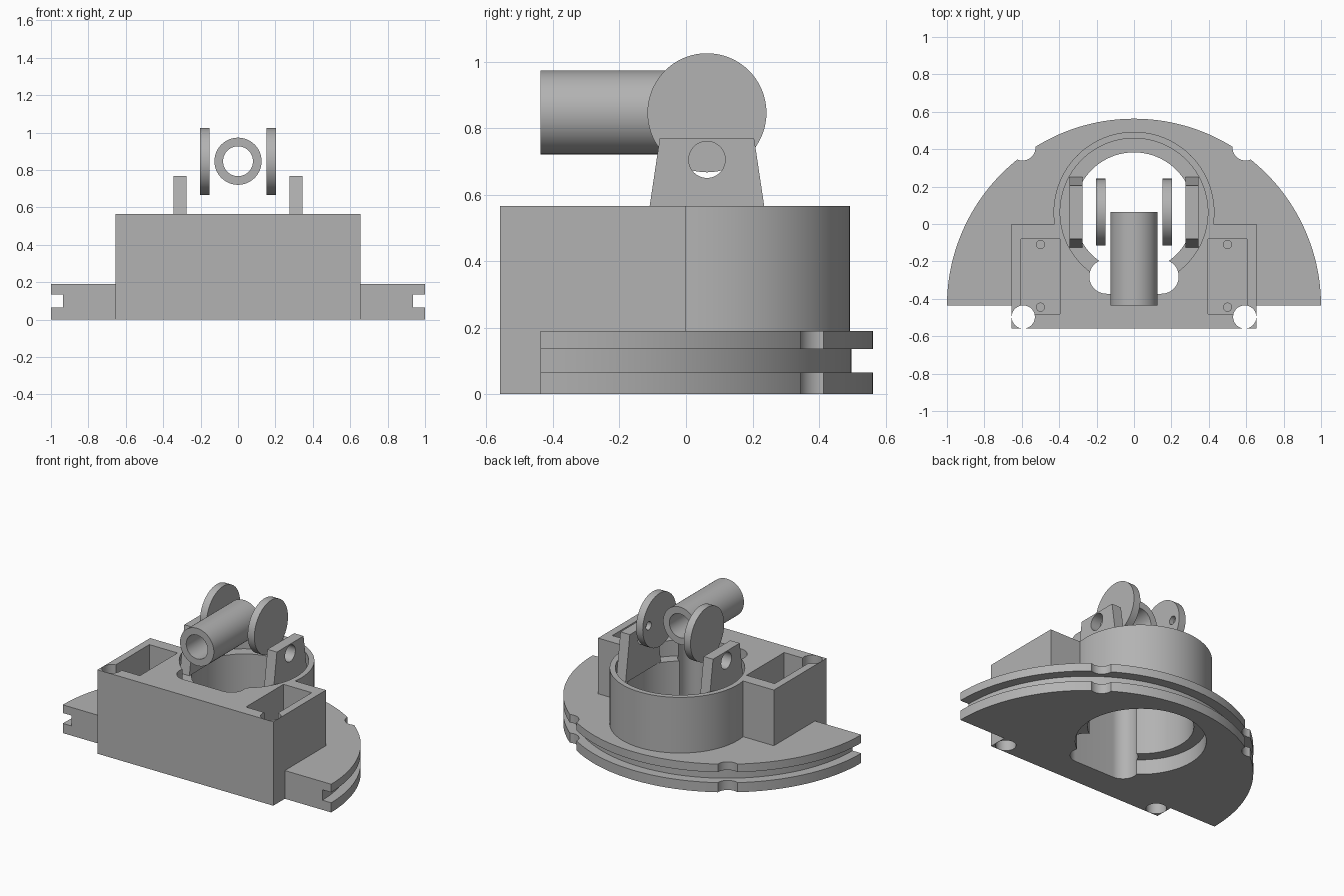
import bpy
import bmesh
from math import cos, sin, radians

if "Cube" in bpy.data.objects:
    bpy.data.objects.remove(bpy.data.objects["Cube"], do_unlink=True)

grey = bpy.data.materials.new("plain grey")
grey.use_nodes = True
GREY = (0.45, 0.45, 0.45, 1)
grey.diffuse_color = GREY
grey.node_tree.nodes["Principled BSDF"].inputs["Base Color"].default_value = GREY


def arc(cx, cy, r, start=0, end=360, n=64):
    """Points along an arc; a full circle does not repeat its first point."""
    steps = n if end - start == 360 else n + 1
    angles = [radians(start + (end - start) * i / n) for i in range(steps)]
    return [(cx + r * cos(a), cy + r * sin(a)) for a in angles]


def rect(a0, a1, b0, b1):
    return [(a0, b0), (a1, b0), (a1, b1), (a0, b1)]


def prism(name, points, low, high, axis="Z"):
    """Extrude a flat outline along an axis, from low to high."""
    place = {"X": lambda a, b, h: (h, a, b),
             "Y": lambda a, b, h: (a, h, b),
             "Z": lambda a, b, h: (a, b, h)}[axis]
    bm = bmesh.new()
    bottom = [bm.verts.new(place(a, b, low)) for a, b in points]
    top = [bm.verts.new(place(a, b, high)) for a, b in points]
    bm.faces.new(bottom)
    bm.faces.new(top)
    for i in range(len(points)):
        j = (i + 1) % len(points)
        bm.faces.new((bottom[i], bottom[j], top[j], top[i]))
    bmesh.ops.recalc_face_normals(bm, faces=bm.faces)
    mesh = bpy.data.meshes.new(name)
    bm.to_mesh(mesh)
    bm.free()
    mesh.materials.append(grey)
    obj = bpy.data.objects.new(name, mesh)
    bpy.context.collection.objects.link(obj)
    return obj


def combine(target, tool, operation="DIFFERENCE"):
    """Boolean the tool into the target and drop the tool."""
    mod = target.modifiers.new("shape", "BOOLEAN")
    mod.operation = operation
    mod.solver = "EXACT"
    mod.object = tool
    bpy.context.view_layer.update()
    graph = bpy.context.evaluated_depsgraph_get()
    mesh = bpy.data.meshes.new_from_object(target.evaluated_get(graph))
    target.modifiers.clear()
    target.data = mesh
    bpy.data.objects.remove(tool, do_unlink=True)


def cut(target, points, low, high, axis="Z"):
    combine(target, prism("cutter", points, low, high, axis))


# Half-round base with a groove around its rim
FLAT_Y, PIVOT_Y = -0.437, 0.063
half = lambda r: arc(0, FLAT_Y, r, 0, 180, 96)
body = prism("base_housing", half(1.0), 0, 0.19)
groove = prism("groove_cutter", half(1.1) , 0.065, 0.135)
combine(groove, prism("groove_core", arc(0, FLAT_Y, 0.935, n=192), 0, 0.2))
combine(body, groove)

# Front box and round collar
combine(body, prism("box", rect(-0.655, 0.655, -0.56, 0), 0, 0.565), "UNION")
combine(body, prism("collar", arc(0, PIVOT_Y, 0.43, n=96), 0.1, 0.565), "UNION")

# Stepped round opening: wide at the top and bottom, narrow between
cut(body, arc(0, PIVOT_Y, 0.32, n=96), -0.1, 0.8)
cut(body, arc(0, PIVOT_Y, 0.395, n=96), 0.46, 0.8)
cut(body, arc(0, PIVOT_Y, 0.395, n=96), -0.1, 0.1)

# Rounded slot joined to the front of the opening
slot = arc(0.147, -0.281, 0.092, -90, 90, 24) + arc(-0.147, -0.281, 0.092, 90, 270, 24)
cut(body, slot, -0.1, 0.8)

for side in (-1, 1):
    # Pocket with two blind screw holes
    xs = sorted((side * 0.395, side * 0.605))
    cut(body, rect(*xs, -0.48, -0.08), 0.19, 0.8)
    for y in (-0.11, -0.445):
        cut(body, arc(side * 0.5, y, 0.022, n=24), 0.08, 0.3)
    # Corner bolt hole and rim notch
    cut(body, arc(side * 0.592, -0.497, 0.062, n=40), -0.1, 0.8)
    cut(body, arc(side * 0.597, 0.41, 0.071, n=40), -0.1, 0.4)

parts = [body]

# Tapered brackets and the pivot discs inside them
for side, label in ((-1, "right"), (1, "left")):
    outline = [(PIVOT_Y - 0.188, 0.46), (PIVOT_Y + 0.188, 0.46),
               (PIVOT_Y + 0.142, 0.768), (PIVOT_Y - 0.142, 0.768)]
    xs = sorted((side * 0.275, side * 0.345))
    bracket = prism(label + "_bracket", outline, *xs, "X")
    cut(bracket, arc(PIVOT_Y, 0.705, 0.055, n=40), xs[0] - 0.1, xs[1] + 0.1, "X")

    xs = sorted((side * 0.153, side * 0.203))
    disc = prism(label + "_pivot_disc", arc(PIVOT_Y, 0.846, 0.179, n=72), *xs, "X")
    hole = sorted((side * 0.1, side * 0.185))
    cut(disc, arc(PIVOT_Y + 0.115, 0.85, 0.028, n=24), *hole, "X")
    parts += [bracket, disc]

# Hollow barrel
barrel = prism("barrel", arc(0, 0.847, 0.126), FLAT_Y, PIVOT_Y, "Y")
cut(barrel, arc(0, 0.847, 0.08), -1, 1, "Y")
parts.append(barrel)

# Smooth the round walls, keep the edges sharp
bpy.ops.object.select_all(action="DESELECT")
for part in parts:
    part.select_set(True)
bpy.context.view_layer.objects.active = body
bpy.ops.object.shade_smooth_by_angle(angle=radians(30))
